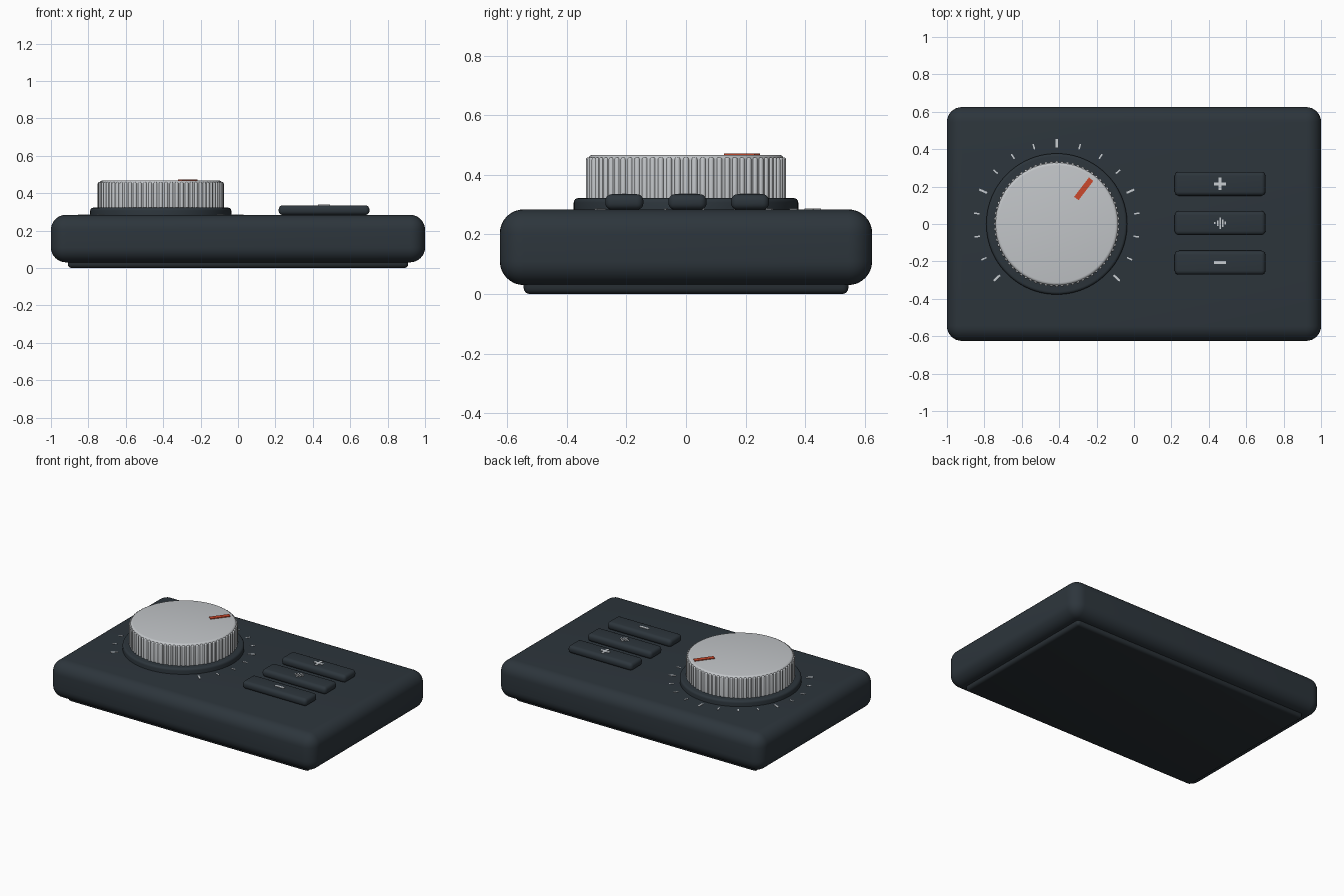
import bpy
import bmesh
from math import radians, cos, sin, tau
from mathutils import Matrix, Vector

cube = bpy.data.objects.get("Cube")
if cube:
    bpy.data.objects.remove(cube, do_unlink=True)


def material(name, rgb):
    m = bpy.data.materials.new(name)
    m.use_nodes = True
    m.diffuse_color = (*rgb, 1)
    m.node_tree.nodes["Principled BSDF"].inputs["Base Color"].default_value = (*rgb, 1)
    return m


slate = material("slate body", (0.026, 0.036, 0.045))
dark = material("dark slate", (0.021, 0.028, 0.034))
silver = material("silver", (0.54, 0.56, 0.58))
pale = material("pale marking", (0.58, 0.61, 0.64))
red = material("red indicator", (0.60, 0.065, 0.025))


def finish(name, bm, mat, smooth=True):
    me = bpy.data.meshes.new(name)
    bm.normal_update()
    bm.to_mesh(me)
    bm.free()
    me.materials.append(mat)
    ob = bpy.data.objects.new(name, me)
    bpy.context.collection.objects.link(ob)
    if smooth:
        bpy.ops.object.select_all(action='DESELECT')
        ob.select_set(True)
        bpy.context.view_layer.objects.active = ob
        bpy.ops.object.shade_smooth_by_angle(angle=radians(40))
    return ob


def add_box(bm, center, size, turn=0):
    """Box turned about its own vertical axis."""
    place = (Matrix.Translation(Vector(center)) @ Matrix.Rotation(turn, 4, 'Z')
             @ Matrix.Diagonal((*size, 1)))
    bmesh.ops.create_cube(bm, size=1, matrix=place)


def rounded_box(name, center, size, radius, mat, segments=6):
    bm = bmesh.new()
    add_box(bm, center, size)
    bmesh.ops.bevel(bm, geom=bm.edges[:], offset=radius, segments=segments,
                    profile=0.5, affect='EDGES')
    return finish(name, bm, mat)


def add_lathe(bm, center, profile, sides):
    """Closed solid of revolution from (radius, height) points, bottom to top."""
    rings = []
    for r, z in profile:
        rings.append([bm.verts.new((center[0] + r * cos(tau * i / sides),
                                    center[1] + r * sin(tau * i / sides), z))
                      for i in range(sides)])
    for low, high in zip(rings, rings[1:]):
        for i in range(sides):
            j = (i + 1) % sides
            bm.faces.new((low[i], low[j], high[j], high[i]))
    bm.faces.new(rings[0][::-1])
    bm.faces.new(rings[-1])


def round_profile(r, z0, z1, edge, steps=4):
    """Straight wall with a rounded top edge."""
    arc = [(r - edge + edge * cos(tau / 4 * k / steps),
            z1 - edge + edge * sin(tau / 4 * k / steps)) for k in range(steps + 1)]
    return [(r, z0)] + arc


# Housing and underside foot
rounded_box("body", (0, 0, 0.157), (2, 1.25, 0.254), 0.08, slate, 8)
rounded_box("base_foot", (0, 0, 0.03), (1.82, 1.09, 0.06), 0.02, dark, 4)

# Dial collar
dial = (-0.413, 0)
bm = bmesh.new()
add_lathe(bm, dial, round_profile(0.377, 0.27, 0.322, 0.015), 96)
finish("dial_collar", bm, slate)

# Dial knob with rounded grip ribs
bm = bmesh.new()
add_lathe(bm, dial, round_profile(0.329, 0.31, 0.467, 0.016), 96)
finish("dial_knob", bm, silver)

bm = bmesh.new()
ribs = 72
for i in range(ribs):
    a = tau * i / ribs
    spot = (dial[0] + 0.327 * cos(a), dial[1] + 0.327 * sin(a))
    add_lathe(bm, spot, round_profile(0.01, 0.318, 0.459, 0.008, 3), 10)
finish("knob_ribs", bm, silver)

# Indicator bar on the knob
bm = bmesh.new()
a = radians(52.5)
add_box(bm, (dial[0] + 0.237 * cos(a), dial[1] + 0.237 * sin(a), 0.468),
        (0.13, 0.03, 0.008), a)
finish("knob_indicator", bm, red, False)

# Scale ticks around the dial, every fourth one larger
bm = bmesh.new()
for i in range(17):
    a = radians(-42 + 16.5 * i)
    length, width = (0.045, 0.011) if i % 4 == 0 else (0.03, 0.008)
    add_box(bm, (dial[0] + 0.431 * cos(a), dial[1] + 0.431 * sin(a), 0.284),
            (length, width, 0.005), a)
finish("scale_ticks", bm, pale, False)

# Buttons and their symbols
bx = 0.46
rows = {"upper": 0.215, "middle": 0.005, "lower": -0.207}
for name, y in rows.items():
    rounded_box(name + "_button", (bx, y, 0.309), (0.485, 0.128, 0.052), 0.022, slate, 5)

top = 0.335
bm = bmesh.new()
add_box(bm, (bx, rows["upper"], top), (0.066, 0.016, 0.006))
for s in (-1, 1):
    add_box(bm, (bx, rows["upper"] + s * 0.0205, top), (0.016, 0.025, 0.006))
finish("plus_symbol", bm, pale, False)

bm = bmesh.new()
add_box(bm, (bx, rows["lower"], top), (0.066, 0.016, 0.006))
finish("minus_symbol", bm, pale, False)

bm = bmesh.new()
for i, height in enumerate((0.012, 0.03, 0.062, 0.04, 0.016)):
    add_box(bm, (bx + (i - 2) * 0.0135, rows["middle"], top), (0.008, height, 0.006))
finish("wave_symbol", bm, pale, False)
